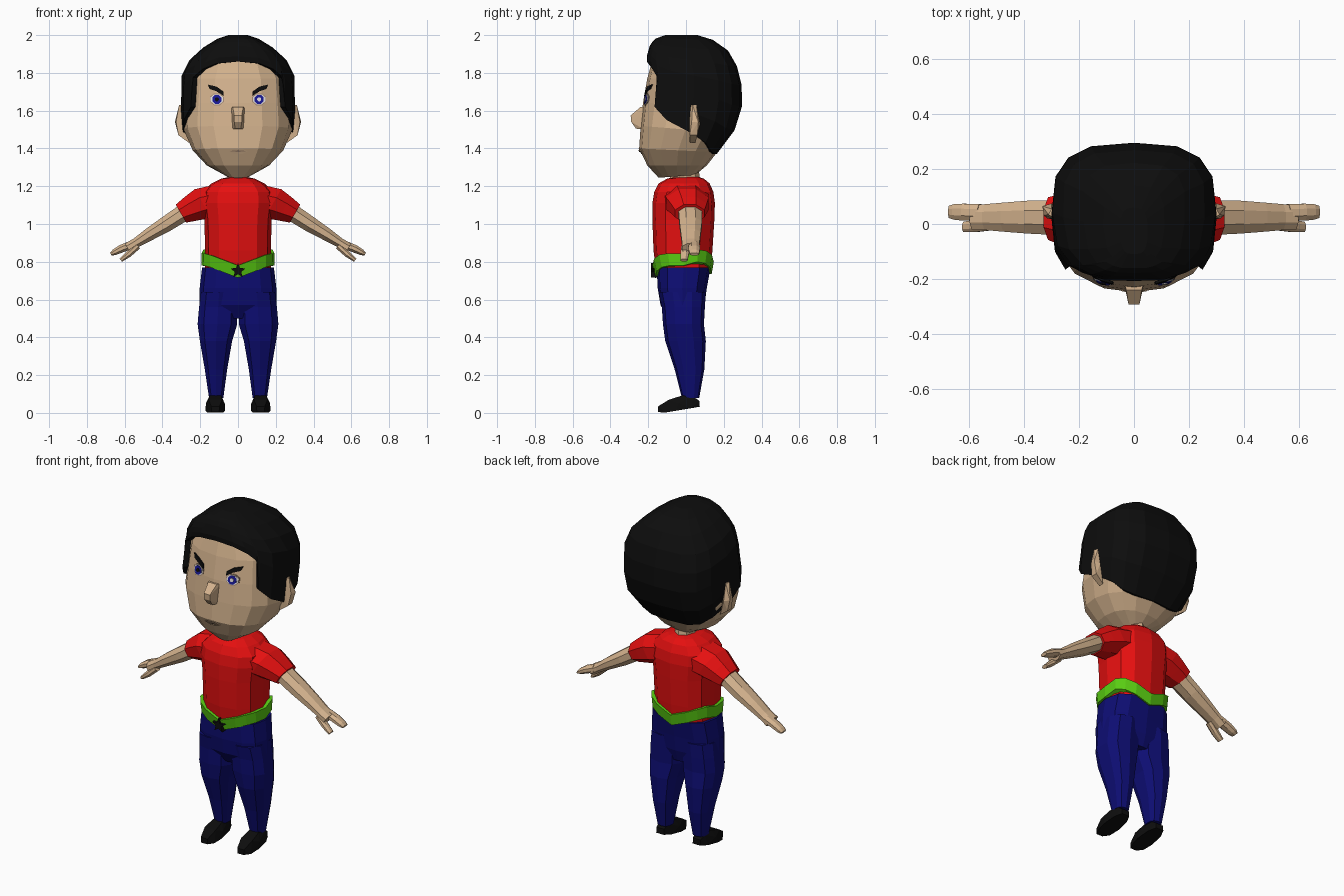
import bpy, bmesh, math
from mathutils import Vector
from mathutils.bvhtree import BVHTree


def material(name, rgb):
    m = bpy.data.materials.new(name)
    m.diffuse_color = (*rgb, 1)
    return m


SKIN = material("skin", (0.66, 0.45, 0.27))
LIP = material("lip", (0.36, 0.24, 0.16))
BLACK = material("black", (0.004, 0.004, 0.004))
RED = material("red", (0.78, 0.005, 0.005))
GREEN = material("green", (0.1, 0.6, 0.006))
BLUE = material("blue", (0.004, 0.004, 0.17))
IRIS = material("iris_blue", (0.01, 0.01, 0.3))
WHITE = material("white", (0.75, 0.72, 0.7))


def finish(name, bm, mat):
    bmesh.ops.recalc_face_normals(bm, faces=bm.faces)
    me = bpy.data.meshes.new(name)
    bm.to_mesh(me)
    bm.free()
    me.materials.append(mat)
    ob = bpy.data.objects.new(name, me)
    bpy.context.collection.objects.link(ob)
    return ob


def loft(name, rings, mat, caps=True):
    bm = bmesh.new()
    vs = [[bm.verts.new(p) for p in r] for r in rings]
    n = len(vs[0])
    for a, b in zip(vs, vs[1:]):
        for i in range(n):
            j = (i + 1) % n
            bm.faces.new((a[i], a[j], b[j], b[i]))
    if caps:
        bm.faces.new(vs[0])
        bm.faces.new(vs[-1])
    return finish(name, bm, mat)


def hull(name, pts, mat):
    bm = bmesh.new()
    for p in pts:
        bm.verts.new(p)
    res = bmesh.ops.convex_hull(bm, input=bm.verts)
    junk = [g for g in res["geom_interior"] if isinstance(g, bmesh.types.BMVert)]
    bmesh.ops.delete(bm, geom=junk, context="VERTS")
    return finish(name, bm, mat)


def spow(v, e):
    return math.copysign(abs(v) ** e, v)


def oval_point(a, yf, yb, w, n):
    """Rounded-box outline, angle 0 faces the front."""
    x = w * spow(math.sin(a), 2 / n)
    y = (yf + yb) / 2 - (yb - yf) / 2 * spow(math.cos(a), 2 / n)
    return x, y


def oval(z, yf, yb, w, n=2.5, sides=12, xc=0.0, zback=None):
    pts = []
    for i in range(sides):
        a = i * math.tau / sides
        x, y = oval_point(a, yf, yb, w, n)
        k = (y - yf) / (yb - yf)
        pts.append((xc + x, y, z + k * ((z if zback is None else zback) - z)))
    return pts


# Head: tilted rings at the jaw, level above
head = loft("head", [oval(z, yf, yb, w, 2.4, 16, 0, zb) for z, zb, yf, yb, w in [
    (1.245, 1.26, -0.145, 0.05, 0.06), (1.31, 1.31, -0.205, 0.11, 0.165),
    (1.40, 1.38, -0.248, 0.165, 0.24), (1.52, 1.48, -0.24, 0.235, 0.288),
    (1.64, 1.64, -0.228, 0.27, 0.28), (1.77, 1.77, -0.205, 0.265, 0.268),
    (1.88, 1.88, -0.175, 0.21, 0.21), (1.95, 1.95, -0.12, 0.12, 0.11)]], SKIN)
head_tree = BVHTree.FromObject(head, bpy.context.evaluated_depsgraph_get())

# Hair: columns from a stepped hairline up to the crown
HAIR = [(1.36, -0.22, 0.155, 0.225), (1.5, -0.23, 0.26, 0.297), (1.6, -0.235, 0.295, 0.302),
        (1.7, -0.215, 0.30, 0.30), (1.8, -0.2, 0.285, 0.298), (1.88, -0.21, 0.25, 0.25),
        (1.95, -0.19, 0.20, 0.165), (1.98, -0.165, 0.13, 0.11), (2.0, -0.11, 0.06, 0.05)]


def hair_size(z):
    for a, b in zip(HAIR, HAIR[1:]):
        if z <= b[0] + 1e-6:
            t = (z - a[0]) / (b[0] - a[0])
            return [p + (q - p) * t for p, q in zip(a[1:], b[1:])]


half = [(0, 1.86), (16, 1.85), (32, 1.82), (46, 1.775), (49, 1.62), (70, 1.55),
        (90, 1.49), (112, 1.43), (135, 1.385), (158, 1.37), (180, 1.37)]
cols = half + [(-a, z) for a, z in half[-2:0:-1]]
rings = []
for t, k in [(0, 0.9), (0, 1), (.2, 1), (.4, 1), (.58, 1), (.74, 1), (.87, 1), (.96, 1), (1, 1)]:
    ring = []
    for a, base in cols:
        z = base + (2 - base) * t
        yf, yb, w = hair_size(z)
        x, y = oval_point(math.radians(a), yf, yb, w, 3)
        ring.append((x * k, 0.03 + (y - 0.03) * k, z))
    rings.append(ring)
hair = loft("hair", rings, BLACK, caps=False)
bm = bmesh.new()
bm.from_mesh(hair.data)
bm.verts.ensure_lookup_table()
bm.faces.new(bm.verts[-len(cols):])
bmesh.ops.recalc_face_normals(bm, faces=bm.faces)
bm.to_mesh(hair.data)
bm.free()

# Nose
hull("nose", [(s * x, y, z) for s in (-1, 1) for x, y, z in [
    (0.04, -0.2, 1.62), (0.028, -0.24, 1.62), (0.02, -0.293, 1.575),
    (0.02, -0.29, 1.54), (0.032, -0.22, 1.50), (0.015, -0.265, 1.505)]], SKIN)


# Thin plates laid on the face
def decal(name, pts, mat, lift):
    bm = bmesh.new()
    vs = []
    for x, z in pts:
        hit = head_tree.ray_cast(Vector((x, -2, z)), Vector((0, 1, 0)))[0]
        vs.append(bm.verts.new((x, hit.y - lift, z)))
    bm.faces.new(vs)
    back = bmesh.ops.extrude_face_region(bm, geom=bm.faces[:])["geom"]
    for v in back:
        if isinstance(v, bmesh.types.BMVert):
            v.co.y += 0.009
    return finish(name, bm, mat)


def disc(cx, cz, rx, rz, n=8):
    return [(cx + rx * math.cos((i + .5) * math.tau / n), cz + rz * math.sin((i + .5) * math.tau / n))
            for i in range(n)]


decal("lips", [(-0.05, 1.385), (-0.02, 1.37), (0.02, 1.37), (0.05, 1.385),
               (0.02, 1.40), (-0.02, 1.40)], SKIN, 0.006)
decal("mouth_line", [(-0.048, 1.386), (0, 1.381), (0.048, 1.386), (0, 1.391)], LIP, 0.009)

for side, s in (("left", 1), ("right", -1)):
    # Eyes and brows
    decal(side + "_eye_rim", disc(s * 0.112, 1.66, 0.04, 0.034), LIP, 0.004)
    decal(side + "_eye_white", disc(s * 0.112, 1.66, 0.035, 0.029), WHITE, 0.006)
    decal(side + "_iris", disc(s * 0.112, 1.66, 0.026, 0.026), IRIS, 0.008)
    decal(side + "_pupil", disc(s * 0.112, 1.66, 0.011, 0.011),
          WHITE if s > 0 else BLACK, 0.010)
    decal(side + "_brow", [(s * x, z) for x, z in [
        (0.075, 1.678), (0.115, 1.703), (0.15, 1.715), (0.16, 1.738), (0.115, 1.728),
        (0.078, 1.702)]], BLACK, 0.010)

    # Ears
    hull(side + "_ear", [(s * x, y, z) for x, y, z in [
        (0.29, 0.02, 1.63), (0.312, 0.035, 1.63), (0.30, 0.055, 1.63),
        (0.27, 0.015, 1.55), (0.328, 0.03, 1.54), (0.334, 0.065, 1.54), (0.30, 0.075, 1.53),
        (0.315, 0.02, 1.47), (0.315, 0.06, 1.47), (0.26, 0.02, 1.43), (0.26, 0.05, 1.43)]], SKIN)

    # Arms: octagonal rings square to a sloping axis
    def limb(name, secs, mat, slope=-30):
        rings = []
        for x, z, t, y0, y1 in secs:
            r = []
            for i in range(8):
                a = (i + .5) * math.tau / 8
                u = t * 1.08 * math.sin(a)
                y = (y0 + y1) / 2 + (y1 - y0) / 2 * 1.08 * math.cos(a)
                g = math.radians(slope)
                r.append((s * (x - u * math.sin(g)), y, z + u * math.cos(g)))
            rings.append(r)
        return loft(name, rings, mat)

    limb(side + "_sleeve", [(0.08, 1.13, 0.09, -0.12, 0.12), (0.185, 1.108, 0.088, -0.105, 0.12),
                            (0.245, 1.082, 0.072, -0.08, 0.11),
                            (0.302, 1.055, 0.055, -0.058, 0.098)], RED)
    limb(side + "_arm", [(0.28, 1.065, 0.046, -0.04, 0.085), (0.38, 1.0, 0.042, -0.035, 0.085),
                         (0.47, 0.945, 0.034, -0.028, 0.078), (0.54, 0.9, 0.026, -0.022, 0.072),
                         (0.585, 0.872, 0.028, -0.022, 0.072)], SKIN)
    limb(side + "_fingers", [(0.56, 0.892, 0.022, 0.012, 0.072), (0.62, 0.868, 0.021, 0.012, 0.074),
                             (0.655, 0.85, 0.016, 0.016, 0.072),
                             (0.673, 0.84, 0.009, 0.022, 0.066)], SKIN)
    limb(side + "_thumb", [(0.53, 0.885, 0.018, -0.024, 0.02), (0.58, 0.84, 0.017, -0.03, 0.015),
                           (0.62, 0.808, 0.01, -0.03, 0.008)], SKIN, -40)

    # Trouser legs
    loft(side + "_trouser_leg", [oval(z, yf, yb, (xo - xi) / 2, 2.6, 10, s * (xo + xi) / 2)
                                 for z, xi, xo, yf, yb in [
        (0.64, 0.0, 0.20, -0.145, 0.105), (0.56, 0.0, 0.21, -0.128, 0.1),
        (0.47, 0.0, 0.218, -0.122, 0.095), (0.38, 0.028, 0.205, -0.11, 0.105),
        (0.23, 0.055, 0.178, -0.06, 0.097), (0.08, 0.076, 0.155, -0.022, 0.07)]], BLUE)

    # Shoes
    hull(side + "_shoe", [(s * (0.12 + k * w), y, z) for k in (-1, 1) for w, y, z in [
        (0.02, -0.147, 0.004), (0.022, -0.147, 0.035), (0.042, -0.11, 0.002), (0.036, -0.09, 0.07),
        (0.052, -0.05, 0.012), (0.05, -0.04, 0.05), (0.03, -0.02, 0.092), (0.03, 0.04, 0.085),
        (0.045, 0.03, 0.025), (0.025, 0.073, 0.033), (0.025, 0.07, 0.065)]], BLACK)

# Neck
loft("neck", [oval(1.19, -0.135, 0.08, 0.06, 2, 8), oval(1.235, -0.085, 0.075, 0.056, 2, 8),
              oval(1.30, -0.08, 0.065, 0.05, 2, 8)], SKIN)

# Shirt body
loft("shirt", [oval(z, yf, yb, w) for z, yf, yb, w in [
    (0.76, -0.16, 0.13, 0.175), (0.86, -0.172, 0.14, 0.174), (1.02, -0.178, 0.15, 0.178),
    (1.11, -0.178, 0.153, 0.19), (1.17, -0.168, 0.145, 0.185), (1.215, -0.145, 0.125, 0.14),
    (1.24, -0.10, 0.095, 0.09), (1.248, -0.06, 0.07, 0.05)]], RED)

# Trouser hips
loft("trouser_hips", [oval(z, yf, yb, w, 2.7) for z, yf, yb, w in [
    (0.50, -0.09, 0.075, 0.16), (0.57, -0.135, 0.098, 0.205), (0.66, -0.15, 0.11, 0.203),
    (0.77, -0.155, 0.13, 0.19)]], BLUE)

# Belt: dips at the middle of front and back
belt = []
for dz, yf, yb, w in [(0.005, -0.12, 0.1, 0.14), (0, -0.163, 0.136, 0.192),
                      (0.065, -0.178, 0.147, 0.193), (0.068, -0.15, 0.12, 0.155)]:
    ring = oval(0, yf, yb, w, 2.7, 16)
    belt.append([(x, y, 0.715 + dz + 0.065 * min(1, abs(x) / 0.17) + (0.02 if y > 0.05 else 0))
                 for x, y, _ in ring])
loft("belt", belt, GREEN, caps=False)

# Star buckle
star = [((0.042 if i % 2 == 0 else 0.018) * math.sin(i * math.pi / 5),
         0.752 + (0.042 if i % 2 == 0 else 0.018) * math.cos(i * math.pi / 5)) for i in range(10)]
loft("star_buckle", [[(x, y, z) for x, z in star] for y in (-0.186, -0.15)], BLACK)
